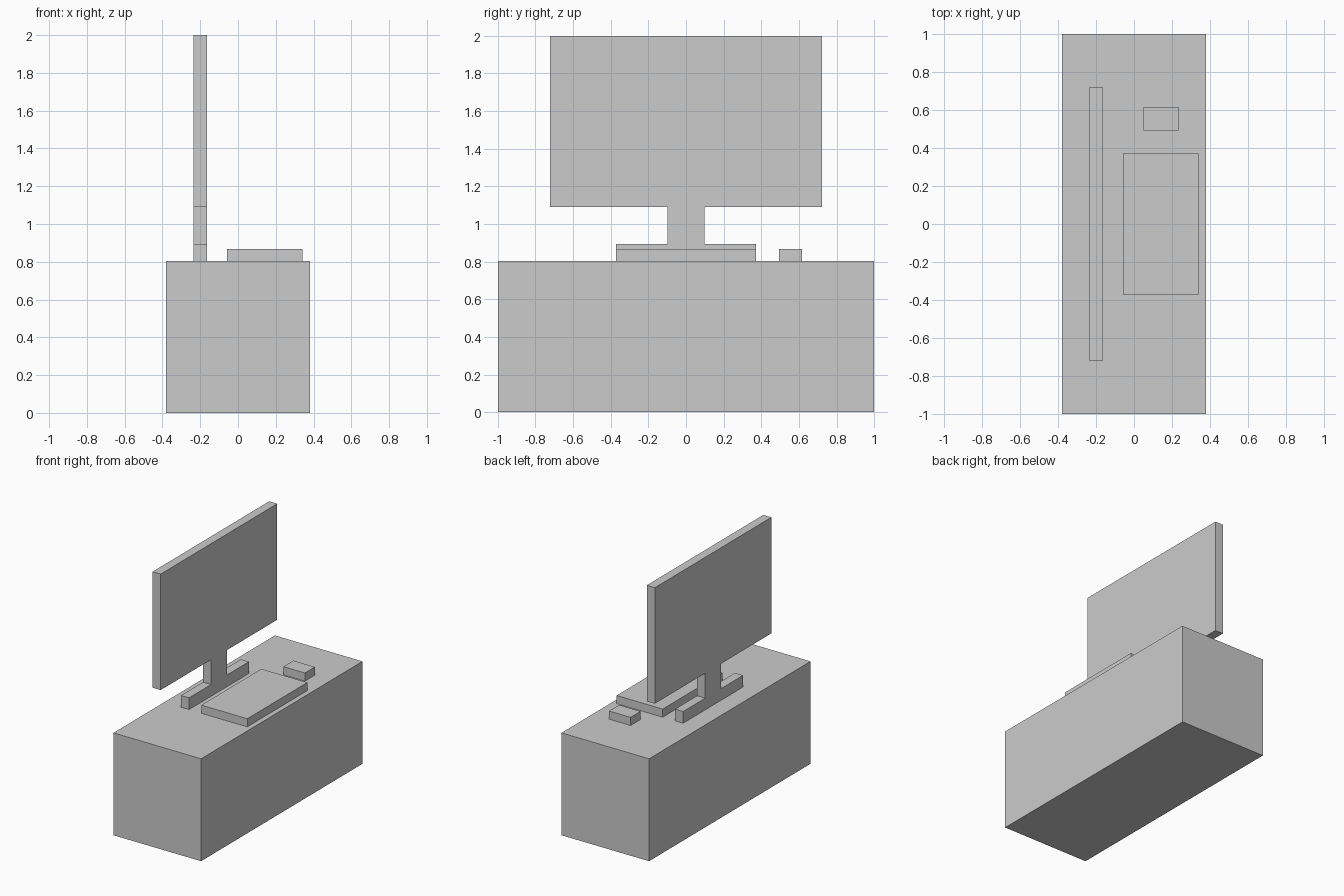
import bpy

if "Cube" in bpy.data.objects:
    bpy.data.objects.remove(bpy.data.objects["Cube"])

DESK_TOP = 0.803


def box(name, x, y, z):
    """Closed box spanning the given (min, max) ranges."""
    bpy.ops.mesh.primitive_cube_add(size=1, location=[sum(r) / 2 for r in (x, y, z)])
    ob = bpy.context.object
    ob.name = name
    ob.scale = [r[1] - r[0] for r in (x, y, z)]
    bpy.ops.object.transform_apply(location=False, rotation=False, scale=True)
    return ob


def profile_slab(name, half, x0, x1):
    """Mirror a half (y, z) outline across y = 0 and extrude it along x."""
    outline = half + [(-y, z) for y, z in reversed(half)]
    n = len(outline)
    verts = [(x, y, z) for x in (x0, x1) for y, z in outline]
    faces = [tuple(reversed(range(n))), tuple(range(n, 2 * n))]
    faces += [(i, (i + 1) % n, n + (i + 1) % n, n + i) for i in range(n)]
    mesh = bpy.data.meshes.new(name)
    mesh.from_pydata(verts, [], faces)
    ob = bpy.data.objects.new(name, mesh)
    bpy.context.collection.objects.link(ob)
    return ob


# Solid desk block
box("desk", (-0.38, 0.38), (-1, 1), (0, DESK_TOP))

# Monitor: foot, neck and screen share one thickness, so one outline
profile_slab("monitor", [(0.371, DESK_TOP), (0.371, 0.895), (0.098, 0.895),
                         (0.098, 1.09), (0.722, 1.09), (0.722, 2.0)],
             -0.235, -0.165)

# Keyboard and mouse lying on the desk
box("keyboard", (-0.058, 0.341), (-0.372, 0.372), (DESK_TOP, 0.867))
box("mouse", (0.049, 0.235), (0.493, 0.617), (DESK_TOP, 0.867))
